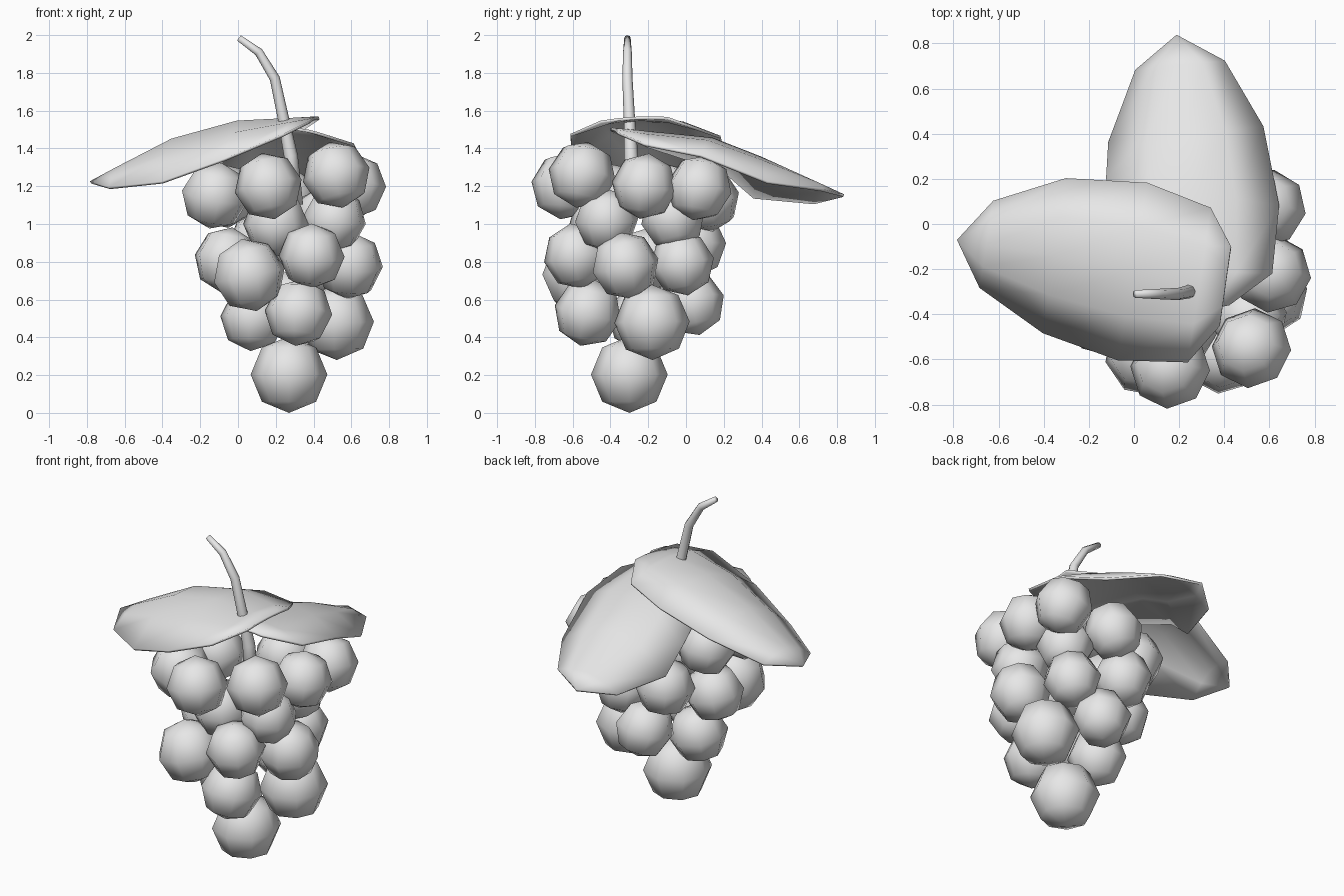
import bpy, bmesh, math, random
from mathutils import Vector, Euler

random.seed(4)
cube = bpy.data.objects.get("Cube")
if cube:
    bpy.data.objects.remove(cube, do_unlink=True)

# Single flat colour
grey = bpy.data.materials.new("plain_grey")
grey.use_nodes = True
colour = (0.8, 0.8, 0.8, 1)
grey.diffuse_color = colour
grey.node_tree.nodes["Principled BSDF"].inputs["Base Color"].default_value = colour


def add_object(name, bm):
    """Turn a bmesh into a smooth-shaded object in the scene."""
    bmesh.ops.recalc_face_normals(bm, faces=bm.faces)
    for face in bm.faces:
        face.smooth = True
    mesh = bpy.data.meshes.new(name)
    bm.to_mesh(mesh)
    bm.free()
    mesh.materials.append(grey)
    obj = bpy.data.objects.new(name, mesh)
    bpy.context.scene.collection.objects.link(obj)
    return obj


def add_berry(name, place, radius, tilt):
    bm = bmesh.new()
    bmesh.ops.create_uvsphere(bm, u_segments=8, v_segments=4, radius=radius)
    obj = add_object(name, bm)
    obj.location = place
    obj.rotation_euler = Euler([random.uniform(-tilt, tilt) for _ in range(3)])


def add_leaf(name, rows, tip, spans=4):
    """Loft arched rows (left edge, right edge, rise) and close them at a tip."""
    bm = bmesh.new()
    grid = []
    for left, right, rise in rows:
        line = []
        for i in range(spans + 1):
            t = i / spans
            point = Vector(left).lerp(Vector(right), t)
            point.z += rise * (1 - (2 * t - 1) ** 2)
            line.append(bm.verts.new(point))
        grid.append(line)
    for a, b in zip(grid, grid[1:]):
        for i in range(spans):
            bm.faces.new((a[i], a[i + 1], b[i + 1], b[i]))
    end = bm.verts.new(tip)
    for i in range(spans):
        bm.faces.new((grid[-1][i], grid[-1][i + 1], end))
    obj = add_object(name, bm)
    solid = obj.modifiers.new("thickness", "SOLIDIFY")
    solid.thickness = 0.015
    solid.offset = 0


def add_stem(name, path, sides=8):
    """Tapered tube through (x, y, z, radius) points."""
    bm = bmesh.new()
    points = [Vector(p[:3]) for p in path]
    rings = []
    for i, p in enumerate(points):
        along = points[min(i + 1, len(points) - 1)] - points[max(i - 1, 0)]
        side = along.cross(Vector((0, 1, 0))).normalized()
        other = along.cross(side).normalized()
        angles = [math.tau * k / sides for k in range(sides)]
        rings.append([bm.verts.new(p + path[i][3] * (side * math.cos(a) + other * math.sin(a)))
                      for a in angles])
    for a, b in zip(rings, rings[1:]):
        for k in range(sides):
            n = (k + 1) % sides
            bm.faces.new((a[k], a[n], b[n], b[k]))
    bm.faces.new(rings[0])
    bm.faces.new(rings[-1])
    add_object(name, bm)


# Berries by tier: x, y, z, radius
tiers = {
    "top": [(.16, -.64, 1.2, .18), (.52, -.55, 1.26, .18), (-.12, -.41, 1.15, .18),
            (.61, -.22, 1.2, .175), (.59, .07, 1.19, .175), (.25, .11, 1.13, .175),
            (-.08, -.1, 1.15, .175)],
    "inner": [(.51, -.42, 1.02, .17), (.46, -.07, 1.03, .17), (.2, -.45, 1.0, .175)],
    "middle": [(.06, -.57, .73, .195), (.39, -.58, .83, .175), (.59, -.32, .78, .18),
               (.45, -.02, .79, .17), (.12, .04, .89, .175), (-.06, -.2, .81, .175)],
    "lower": [(.32, -.52, .53, .18), (.52, -.18, .48, .2), (.27, .03, .58, .175),
              (.08, -.24, .5, .175)],
    "bottom": [(.27, -.3, .203, .203)],
}
for tier, berries in tiers.items():
    for n, (x, y, z, r) in enumerate(berries, 1):
        add_berry(f"{tier}_berry_{n}", (x, y, z), r, 0 if tier == "bottom" else 0.25)

# Leaves, base row first
add_leaf("side_leaf", [
    ((.43, -.1, 1.56), (.38, -.45, 1.54), .01),
    ((.34, .07, 1.5), (.24, -.61, 1.47), .07),
    ((.06, .18, 1.46), (-.07, -.6, 1.34), .14),
    ((-.3, .2, 1.37), (-.4, -.48, 1.22), .15),
    ((-.62, .1, 1.25), (-.68, -.28, 1.19), .07),
], (-.78, -.07, 1.22))
add_leaf("back_leaf", [
    ((.22, -.4, 1.5), (.42, -.36, 1.48), .01),
    ((-.02, -.2, 1.41), (.61, -.22, 1.42), .07),
    ((-.12, .2, 1.28), (.64, .08, 1.36), .13),
    ((-.11, .36, 1.14), (.57, .43, 1.22), .17),
    ((.01, .68, 1.11), (.4, .72, 1.18), .06),
], (.19, .835, 1.15))

# Stem
add_stem("stem", [(.3, -.29, 1.1, .045), (.28, -.29, 1.36, .037), (.24, -.3, 1.56, .03),
                  (.195, -.31, 1.77, .027), (.11, -.31, 1.91, .023), (.005, -.31, 1.985, .017)])
